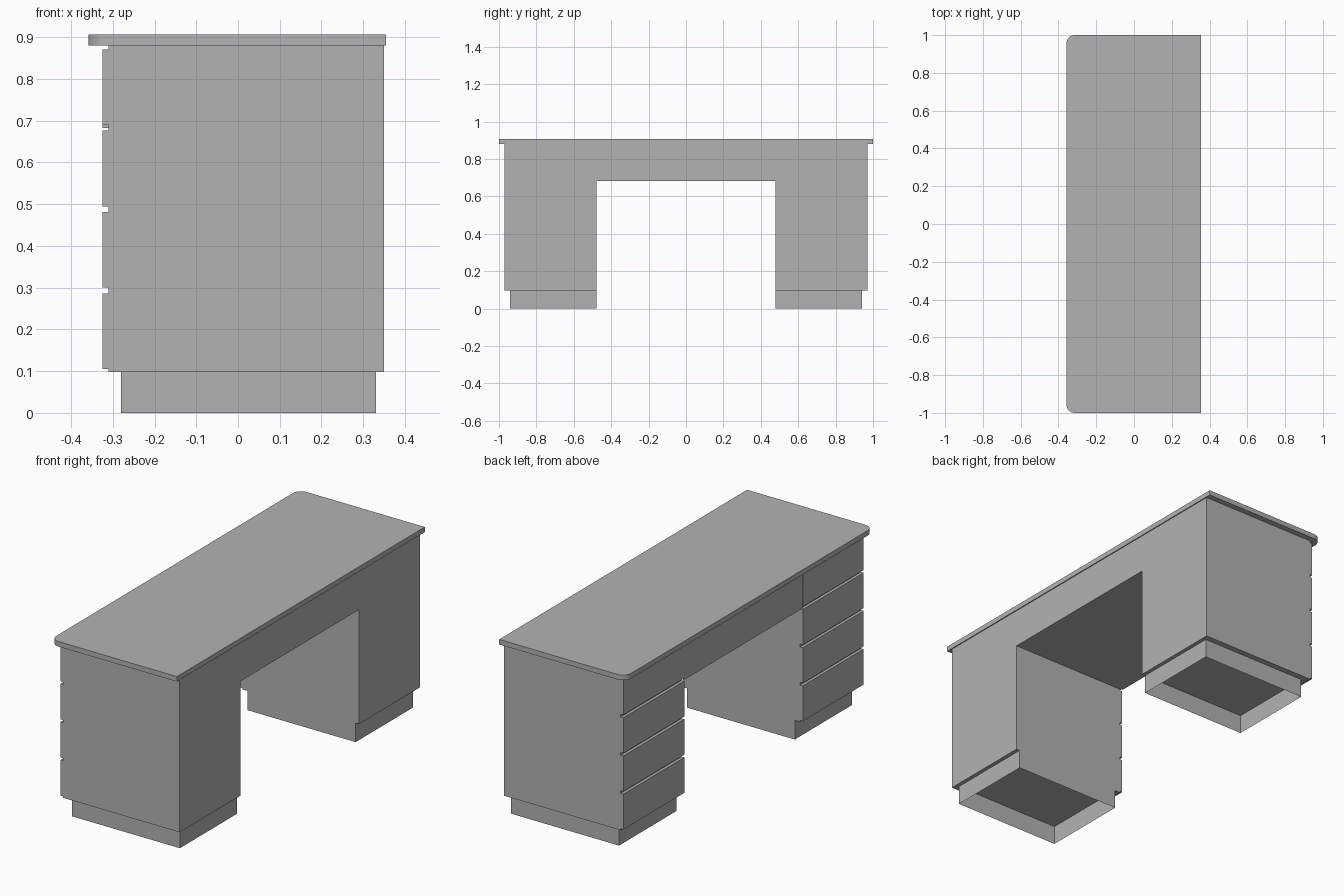
import bpy
import bmesh

cube = bpy.data.objects.get("Cube")
if cube:
    bpy.data.objects.remove(cube, do_unlink=True)

grey = bpy.data.materials.new("plain_grey")
grey.use_nodes = True
GREY = (0.45, 0.45, 0.45, 1)
grey.diffuse_color = GREY
grey.node_tree.nodes["Principled BSDF"].inputs["Base Color"].default_value = GREY


def add_object(name, bm):
    bmesh.ops.recalc_face_normals(bm, faces=bm.faces)
    mesh = bpy.data.meshes.new(name)
    bm.to_mesh(mesh)
    bm.free()
    mesh.materials.append(grey)
    obj = bpy.data.objects.new(name, mesh)
    bpy.context.collection.objects.link(obj)
    return obj


def prism(points, vector):
    """Extrude a planar outline along a vector."""
    bm = bmesh.new()
    face = bm.faces.new([bm.verts.new(p) for p in points])
    grown = bmesh.ops.extrude_face_region(bm, geom=[face], use_keep_orig=True)
    verts = [g for g in grown["geom"] if isinstance(g, bmesh.types.BMVert)]
    bmesh.ops.translate(bm, verts=verts, vec=vector)
    return bm


def box(x, y, z):
    outline = [(x[0], y[0], z[0]), (x[1], y[0], z[0]),
               (x[1], y[1], z[0]), (x[0], y[1], z[0])]
    return prism(outline, (0, 0, z[1] - z[0]))


# Main dimensions
OUTER, INNER = 0.97, 0.478
BASE, KNEE, UNDER_TOP, TOP = 0.098, 0.682, 0.88, 0.906
BACK, FRONT = -0.31, 0.35
DRAWER_FACE = -0.325

# Body: two pedestals and the bridge in one arch
half = [(INNER, KNEE), (INNER, BASE), (OUTER, BASE), (OUTER, UNDER_TOP)]
arch = half + [(-y, z) for y, z in reversed(half)]
add_object("desk_body", prism([(BACK, y, z) for y, z in arch], (FRONT - BACK, 0, 0)))

# Desktop with two rounded corners on the drawer side
bm = box((-0.358, 0.355), (-1, 1), (UNDER_TOP, TOP))
corners = [e for e in bm.edges
           if all(v.co.x < 0 for v in e.verts)
           and abs(e.verts[0].co.z - e.verts[1].co.z) > 0.01]
bmesh.ops.bevel(bm, geom=corners, offset=0.045, segments=8, profile=0.5,
                affect='EDGES')
desktop = add_object("desktop", bm)
bpy.context.view_layer.objects.active = desktop
desktop.select_set(True)
bpy.ops.object.shade_smooth_by_angle()
desktop.select_set(False)

# Pedestal plinths (open underneath) and drawer stacks
for side, sign in (("left", -1), ("right", 1)):
    bm = box((-0.28, 0.33), sorted((sign * INNER, sign * 0.94)), (0, BASE))
    bm.faces.ensure_lookup_table()
    bottom = [f for f in bm.faces if all(v.co.z < 0.01 for v in f.verts)]
    bmesh.ops.delete(bm, geom=bottom, context='FACES_ONLY')
    add_object(f"{side}_plinth", bm)
    for i in range(4):
        z = 0.105 + i * 0.195
        add_object(f"{side}_drawer_{i + 1}",
                   box((DRAWER_FACE, BACK), sorted((sign * INNER, sign * OUTER)),
                       (z, z + 0.181)))

# Wide drawer over the knee space
add_object("centre_drawer",
           box((DRAWER_FACE, BACK), (0.002 - INNER, INNER - 0.002), (KNEE, 0.871)))
